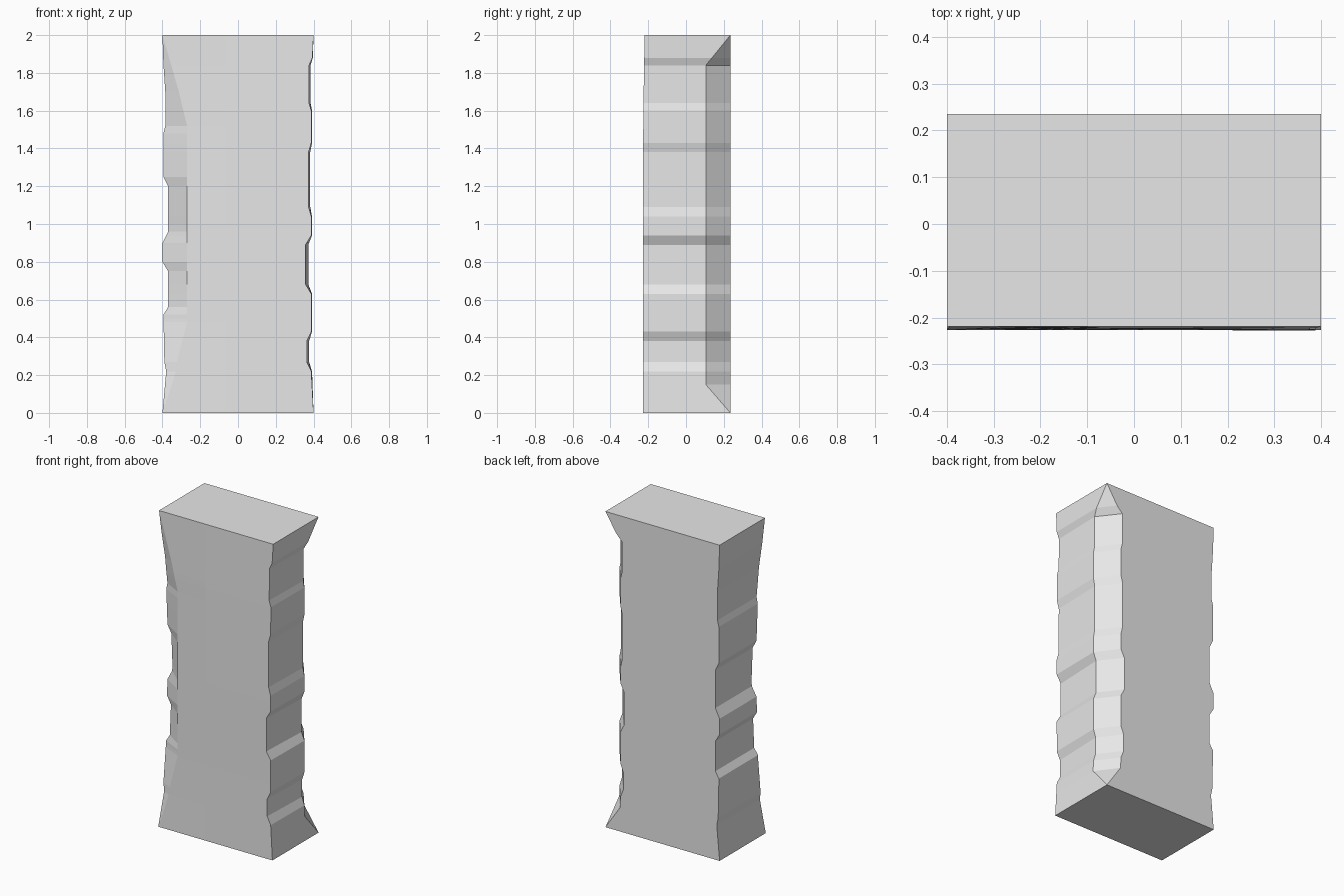
import bpy
import bmesh

cube = bpy.data.objects.get("Cube")
if cube:
    bpy.data.objects.remove(cube)

HEIGHT = 2.0
BACK = 0.235

# (height, half width) of the chipped sides
RIGHT_EDGE = [(0, .40), (.22, .39), (.27, .37), (.38, .37), (.43, .39), (.63, .39),
              (.68, .365), (.89, .365), (.94, .39), (1.04, .39), (1.09, .378),
              (1.38, .378), (1.43, .39), (1.60, .39), (1.64, .38), (1.84, .38),
              (1.88, .395), (2, .40)]
LEFT_EDGE = [(0, .40), (.22, .38), (.27, .39), (.52, .395), (.56, .37), (.75, .37),
             (.80, .40), (.90, .40), (.96, .37), (1.20, .37), (1.25, .395),
             (1.48, .395), (1.52, .385), (1.70, .385), (1.85, .395), (2, .40)]
# (height, amount) of the worn front corner, the broken back corner and the front
CORNER_DEPTH = [(0, 0), (.5, .07), (1, .1), (1.52, .07), (2, 0)]
CORNER_WIDTH = [(0, 0), (.48, 1), (1.52, 1), (2, 0)]
BACK_CUT = [(0, 0), (.15, 1), (1.84, 1), (2, 0)]
FRONT_BULGE = [(0, .008), (1, .009), (1.6, .007), (2, 0)]


def sample(profile, z):
    """Linear interpolation along a profile."""
    for (z0, v0), (z1, v1) in zip(profile, profile[1:]):
        if z <= z1:
            return v0 + (v1 - v0) * (z - z0) / (z1 - z0)
    return profile[-1][1]


def section(z):
    """Horizontal outline of the block at one height."""
    right = sample(RIGHT_EDGE, z)
    left = -sample(LEFT_EDGE, z)
    depth = sample(CORNER_DEPTH, z)
    width = sample(CORNER_WIDTH, z)
    cut = sample(BACK_CUT, z)
    bulge = sample(FRONT_BULGE, z)
    front = -0.219 - bulge
    dent = 0.2 * (0.4 - right)          # chips bite deeper at the front
    return [
        (left, front + depth, z),
        (left + (-0.27 - left) * width, front + 0.008 * width, z),
        (-0.07, front + 0.002 * width, z),
        (right - dent, front, z),
        (right + dent, BACK - 0.13 * cut, z),
        (right - 0.095 * cut, BACK, z),
        (left, BACK, z),
    ]


# Stone block lofted through its outlines
heights = sorted({z for p in (RIGHT_EDGE, LEFT_EDGE, CORNER_DEPTH, CORNER_WIDTH, BACK_CUT)
                  for z, _ in p})
bm = bmesh.new()
rings = [[bm.verts.new(co) for co in section(z)] for z in heights]
for low, high in zip(rings, rings[1:]):
    for i in range(len(low)):
        j = (i + 1) % len(low)
        bm.faces.new((low[i], low[j], high[j], high[i]))
bm.faces.new(rings[-1])
bm.faces.new(rings[0][::-1])
bmesh.ops.remove_doubles(bm, verts=bm.verts, dist=0.0001)
bmesh.ops.recalc_face_normals(bm, faces=bm.faces)

mesh = bpy.data.meshes.new("stone_pillar")
bm.to_mesh(mesh)
bm.free()

# Plain grey stone
stone = bpy.data.materials.new("grey_stone")
stone.use_nodes = True
colour = (0.8, 0.8, 0.8, 1)
stone.diffuse_color = colour
stone.node_tree.nodes["Principled BSDF"].inputs["Base Color"].default_value = colour
mesh.materials.append(stone)

pillar = bpy.data.objects.new("stone_pillar", mesh)
bpy.context.collection.objects.link(pillar)
